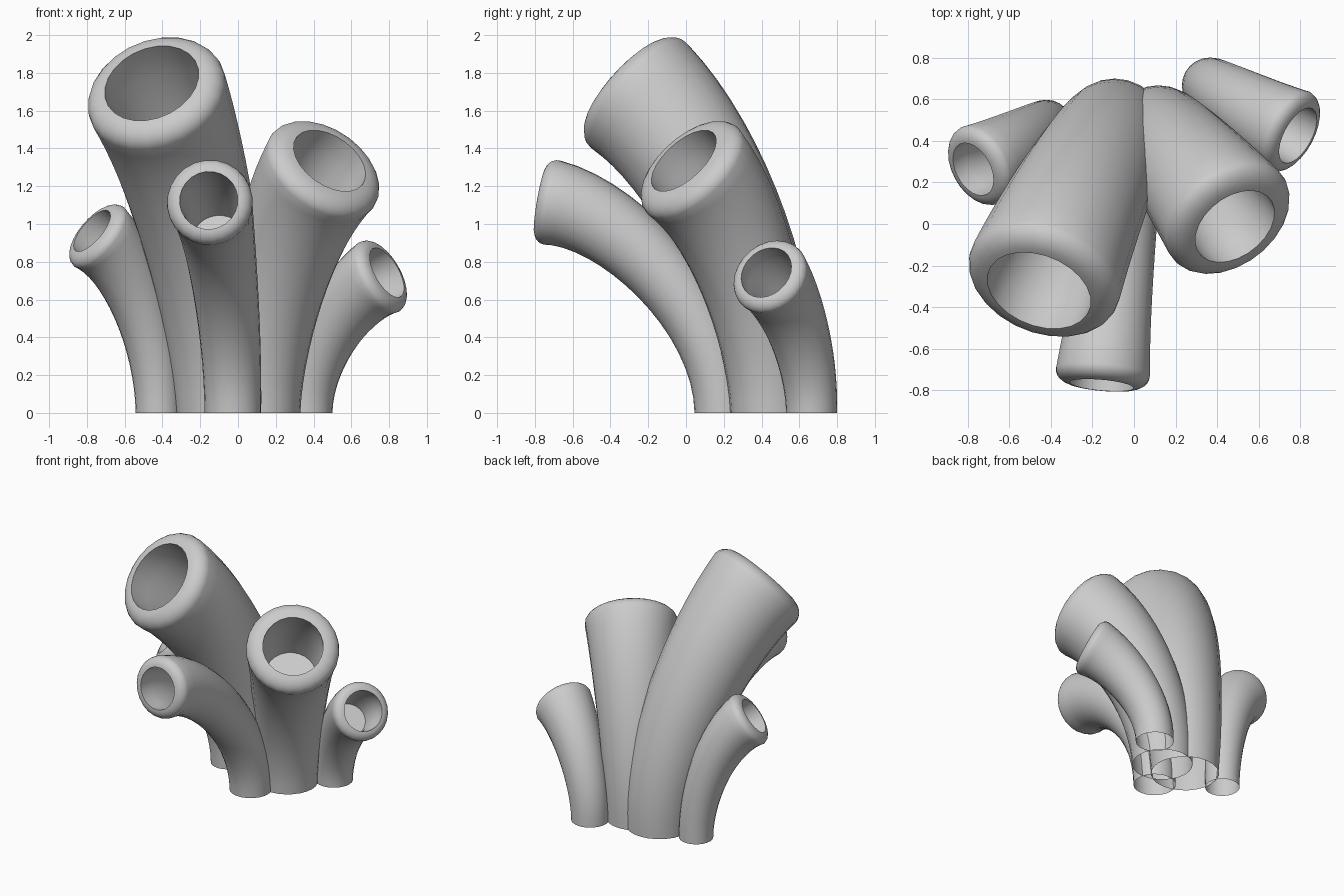
import bpy, bmesh, math
from mathutils import Vector

if "Cube" in bpy.data.objects:
    bpy.data.objects.remove(bpy.data.objects["Cube"])

SIDES = 24


def bezier(p, t):
    u = 1 - t
    pos = u**3*p[0] + 3*u*u*t*p[1] + 3*u*t*t*p[2] + t**3*p[3]
    tan = 3*u*u*(p[1]-p[0]) + 6*u*t*(p[2]-p[1]) + 3*t*t*(p[3]-p[2])
    return pos, tan.normalized()


def tube(name, base, r0, tip, d, r_out, r_hole, lip_h, rise, reach, power):
    """Curved flaring tube: open base, rounded lip, blind hole that follows the bend."""
    d = Vector(d).normalized()
    lip = r_out - r_hole
    base = Vector(base + (0,))
    end = Vector(tip) - d * lip_h
    path = [base, base + Vector((0, 0, rise)), end - d * reach, end]

    # stations: (path parameter, radius, offset along tip direction)
    n = 16
    rows = [(i/n, r0 + (r_out-r0)*(i/n)**power, 0) for i in range(n + 1)]
    for i in range(1, 7):      # quarter-round lip
        a = math.pi/2 * i / 6
        rows.append((1, r_hole + lip*math.cos(a), lip_h*math.sin(a)))
    rows += [(1 - 0.05*i, r_hole*(1 - 0.03*i), 0) for i in range(0, 7)]

    bm = bmesh.new()
    rings = []
    side = Vector((1, 0, 0))
    for t, r, off in rows:
        pos, tan = bezier(path, t)
        side = (side - tan * side.dot(tan)).normalized()
        up = tan.cross(side)
        rings.append([bm.verts.new(pos + tan*off
                      + side*r*math.cos(2*math.pi*k/SIDES)
                      + up*r*math.sin(2*math.pi*k/SIDES)) for k in range(SIDES)])
    for a, b in zip(rings, rings[1:]):
        for k in range(SIDES):
            m = (k + 1) % SIDES
            bm.faces.new((a[k], a[m], b[m], b[k]))
    bm.faces.new(rings[-1])        # hole floor
    mesh = bpy.data.meshes.new(name)
    bm.to_mesh(mesh)
    bm.free()
    ob = bpy.data.objects.new(name, mesh)
    bpy.context.collection.objects.link(ob)
    bpy.ops.object.select_all(action='DESELECT')
    ob.select_set(True)
    bpy.context.view_layer.objects.active = ob
    bpy.ops.object.shade_smooth_by_angle(angle=math.radians(40))


# the five tubes of the cluster
tube("large_tube", (-0.09, 0.455), 0.24, (-0.457, -0.32, 1.745),
     (-0.28, -0.70, 0.64), 0.378, 0.26, 0.10, 0.60, 0.52, 1.0)
tube("right_tube", (0.115, 0.45), 0.215, (0.485, -0.012, 1.335),
     (0.46, -0.60, 0.66), 0.332, 0.215, 0.085, 0.48, 0.38, 1.2)
tube("front_tube", (-0.027, 0.195), 0.15, (-0.155, -0.775, 1.125),
     (-0.09, -0.98, 0.17), 0.228, 0.155, 0.065, 0.52, 0.38, 1.5)
tube("small_left_tube", (-0.42, 0.475), 0.122, (-0.773, 0.263, 0.964),
     (-0.70, -0.38, 0.60), 0.205, 0.137, 0.055, 0.38, 0.25, 1.5)
tube("small_right_tube", (0.365, 0.665), 0.135, (0.788, 0.425, 0.743),
     (0.80, -0.43, 0.46), 0.212, 0.147, 0.055, 0.32, 0.21, 1.4)
